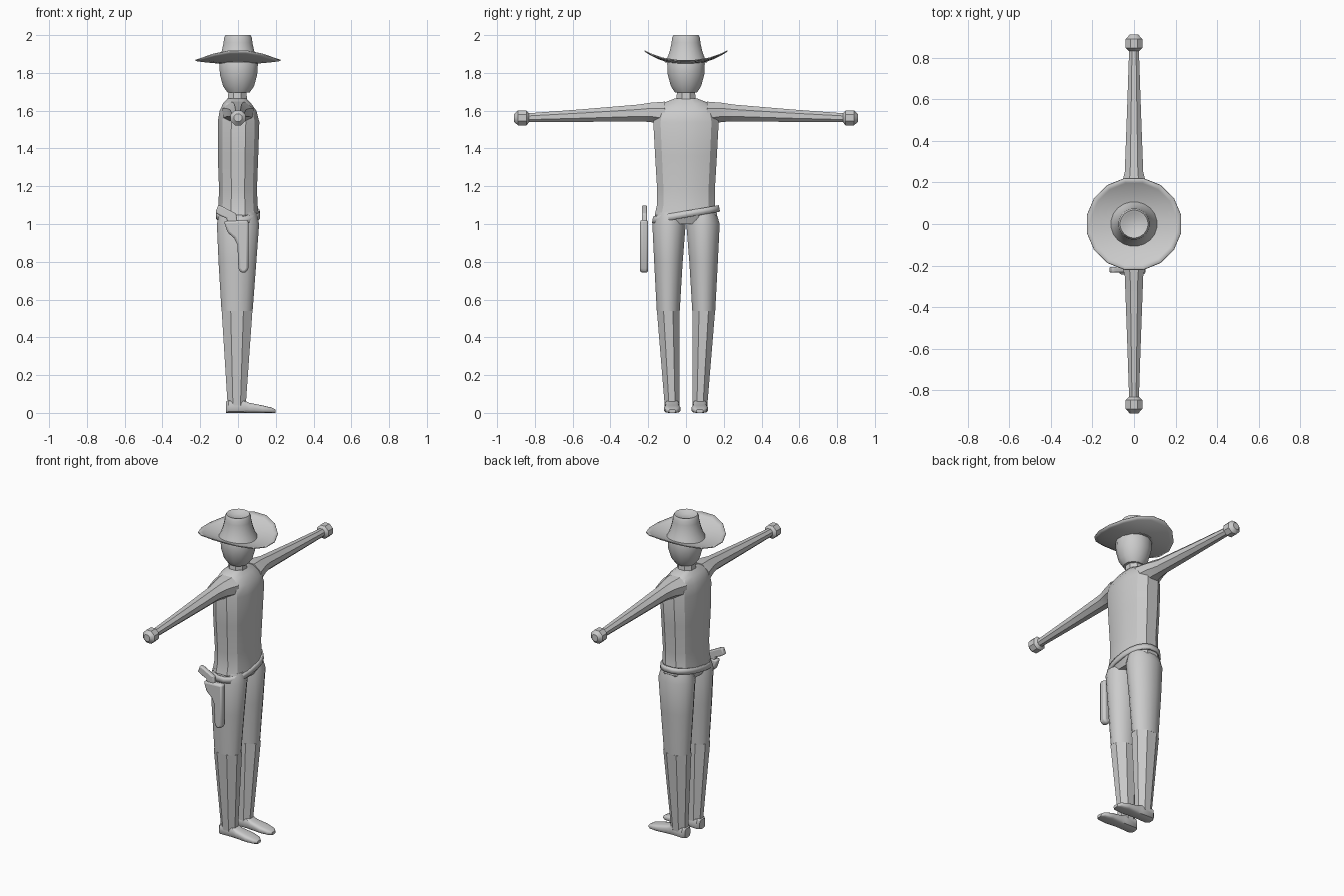
import bpy, bmesh, math
from mathutils import Vector

cube = bpy.data.objects.get("Cube")
if cube:
    bpy.data.objects.remove(cube, do_unlink=True)

grey = bpy.data.materials.new("plain grey")
grey.use_nodes = True
grey.diffuse_color = (0.6, 0.6, 0.6, 1)
grey.node_tree.nodes["Principled BSDF"].inputs["Base Color"].default_value = (0.6, 0.6, 0.6, 1)


def finish(name, bm, angle=35):
    bmesh.ops.recalc_face_normals(bm, faces=bm.faces)
    mesh = bpy.data.meshes.new(name)
    bm.to_mesh(mesh)
    bm.free()
    obj = bpy.data.objects.new(name, mesh)
    bpy.context.collection.objects.link(obj)
    mesh.materials.append(grey)
    bpy.ops.object.select_all(action='DESELECT')
    obj.select_set(True)
    bpy.context.view_layer.objects.active = obj
    bpy.ops.object.shade_smooth_by_angle(angle=math.radians(angle))
    return obj


def loft(name, rings, sides, axis='z', power=2, angle=35, caps=True, warp=None):
    """Rings are (position on axis, centre a, centre b, radius a, radius b)."""
    bm = bmesh.new()
    loops = []
    for t, ca, cb, ra, rb in rings:
        loop = []
        for i in range(sides):
            w = math.tau * (i + 0.5) / sides
            c, s = math.cos(w), math.sin(w)
            a = ca + ra * math.copysign(abs(c) ** (2 / power), c)
            b = cb + rb * math.copysign(abs(s) ** (2 / power), s)
            p = {'x': (t, a, b), 'y': (a, t, b), 'z': (a, b, t)}[axis]
            loop.append(bm.verts.new(warp(*p) if warp else p))
        loops.append(loop)
    for lo, hi in zip(loops, loops[1:]):
        for i in range(sides):
            j = (i + 1) % sides
            bm.faces.new((lo[i], lo[j], hi[j], hi[i]))
    if caps:
        bm.faces.new(loops[0])
        bm.faces.new(loops[-1])
    return finish(name, bm, angle)


def plate(name, outline, y0, y1, bevel):
    bm = bmesh.new()
    face = bm.faces.new([bm.verts.new((x, y0, z)) for x, z in outline])
    out = bmesh.ops.extrude_face_region(bm, geom=[face])
    moved = [v for v in out["geom"] if isinstance(v, bmesh.types.BMVert)]
    bmesh.ops.translate(bm, verts=moved, vec=Vector((0, y1 - y0, 0)))
    obj = finish(name, bm, 50)
    mod = obj.modifiers.new("soft edges", 'BEVEL')
    mod.width, mod.segments = bevel, 2
    return obj


# Trunk, neck and head
loft("torso", [(1.0, 0, 0, .09, .15), (1.05, 0, 0, .112, .17), (1.10, 0, 0, .107, .158),
               (1.18, 0, 0, .103, .157), (1.36, 0, 0, .11, .168), (1.54, .003, 0, .113, .178),
               (1.60, 0, 0, .1, .165), (1.64, -.005, 0, .075, .125),
               (1.665, -.005, 0, .05, .06)], 12, power=2.5, angle=25)
loft("neck", [(1.63, -.005, 0, .058, .058), (1.72, -.002, 0, .05, .05)], 8)
loft("head", [(1.695, .003, 0, .06, .06), (1.73, .003, 0, .085, .083), (1.79, .003, 0, .102, .1),
              (1.85, .003, 0, .106, .103), (1.89, .003, 0, .09, .09)], 12)

# Arms, hands, legs and feet on both sides
for side, s in (("left", 1), ("right", -1)):
    loft(side + "_arm", [(s * .11, 0, 1.585, .09, .068), (s * .19, 0, 1.591, .065, .055),
                         (s * .25, 0, 1.588, .048, .048), (s * .55, 0, 1.574, .036, .036),
                         (s * .85, 0, 1.562, .025, .025)], 8, 'y', angle=25)
    loft(side + "_hand", [(s * .828, 0, 1.562, .022, .022), (s * .845, 0, 1.562, .043, .043),
                          (s * .89, 0, 1.562, .043, .043), (s * .91, 0, 1.562, .022, .022)], 8, 'y')
    loft(side + "_thigh", [(1.06, 0, s * .087, .1, .075), (1.0, 0, s * .09, .114, .09),
                           (.8, -.003, s * .093, .102, .077),
                           (.54, -.005, s * .094, .084, .062)], 16, angle=50)
    loft(side + "_shin", [(.54, -.005, s * .094, .088, .065),
                          (.04, -.007, s * .074, .052, .042)], 8)
    loft(side + "_foot", [(-.063, s * .074, .03, .028, .03), (-.05, s * .074, .035, .041, .035),
                          (.03, s * .073, .034, .038, .034), (.06, s * .073, .027, .038, .027),
                          (.13, s * .073, .02, .044, .02), (.18, s * .073, .014, .035, .014),
                          (.198, s * .073, .009, .018, .009)], 12, 'x', power=3.5, angle=40)

# Slanted belt
belt = loft("belt", [(1.035, 0, 0, .118, .182), (1.07, 0, 0, .116, .176)], 20, power=2.3,
            caps=False, warp=lambda x, y, z: (x, y, z + .17 * y))
belt.modifiers.new("thickness", 'SOLIDIFY').thickness = .012

# Hat: curled brim and tapered crown with a dented top
brim = loft("hat_brim", [(0, 0, 0, .23 * k, .222 * k) for k in (.35, .5, .65, .8, .9, 1)], 16,
            caps=False, angle=50, warp=lambda x, y, z: (
                x, y, 1.852 + .016 * (x / .23) ** 2 + .07 * (abs(y) / .222) ** 2.3))
brim.modifiers.new("thickness", 'SOLIDIFY').thickness = .006
loft("hat_crown", [(z, 0, 0, r, r) for r, z in
                   ((.112, 1.855), (.098, 1.885), (.086, 1.92), (.077, 1.96), (.075, 1.985),
                    (.067, 2.0), (.055, 1.996), (.03, 1.985))], 20, angle=50)

# Holster and pistol grip on the right hip
plate("holster", [(-.075, 1.015), (.055, 1.022), (.055, .765), (.042, .742), (.015, .742),
                  (.002, .765), (-.003, .89), (-.02, .925), (-.055, .955)], -.243, -.2, .012)
plate("pistol_grip", [(-.12, 1.06), (-.105, 1.1), (-.085, 1.094), (-.04, 1.07), (-.01, 1.055),
                      (0, 1.0), (-.055, 1.0), (-.06, 1.03), (-.09, 1.042)], -.234, -.206, .007)
